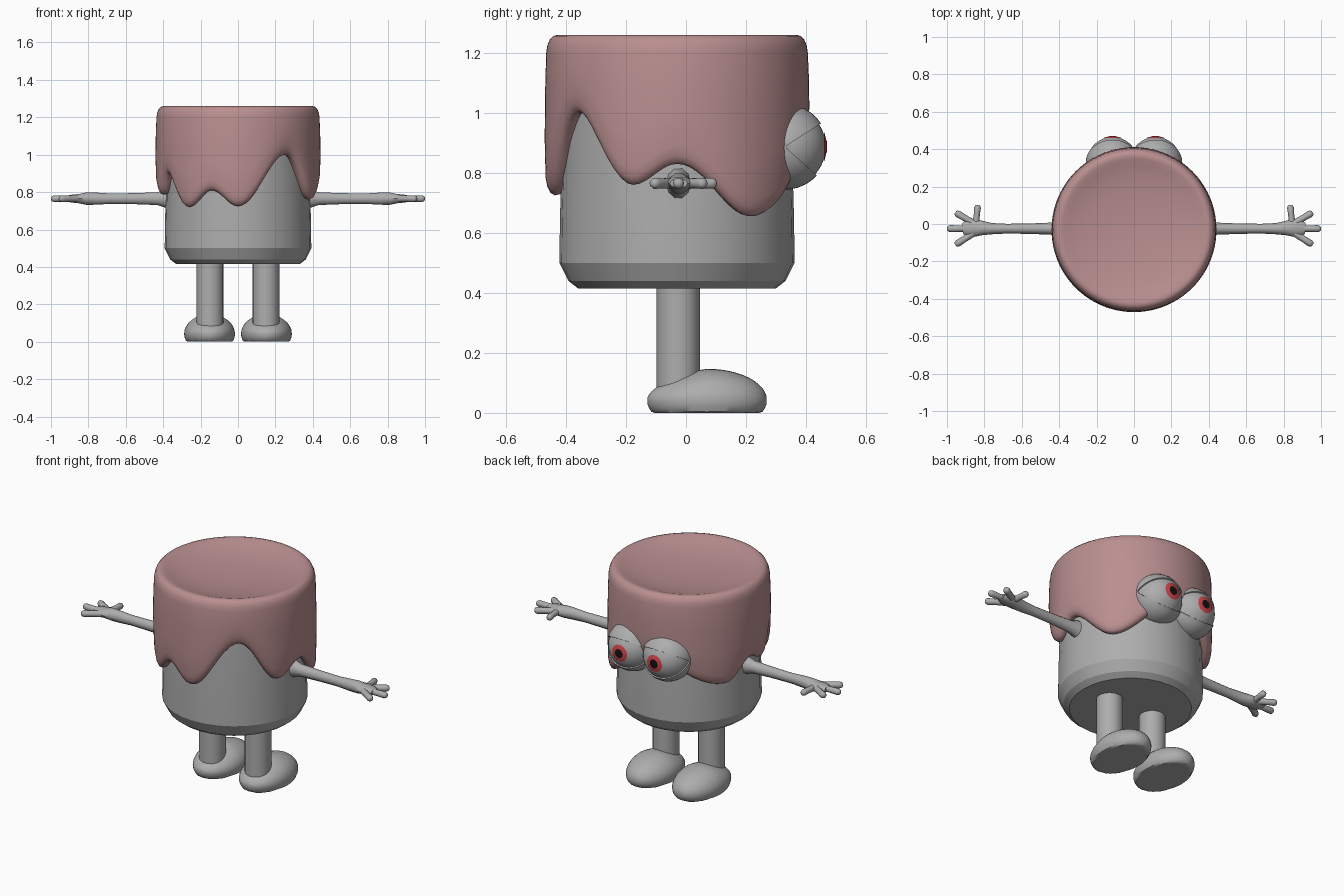
import bpy, bmesh, math
from math import sin, cos, pi, radians, sqrt

if "Cube" in bpy.data.objects:
    bpy.data.objects.remove(bpy.data.objects["Cube"])


def material(name, rgb):
    m = bpy.data.materials.new(name)
    m.diffuse_color = (*rgb, 1)
    m.use_nodes = True
    m.node_tree.nodes["Principled BSDF"].inputs["Base Color"].default_value = m.diffuse_color
    return m


GREY = material("light grey", (0.42, 0.42, 0.42))
PINK = material("dusty pink", (0.49, 0.275, 0.28))
RED = material("iris red", (0.62, 0.06, 0.07))
BLACK = material("pupil black", (0.006, 0.006, 0.006))
CY = -0.03  # y of the body axis


def loft(name, tubes, mat, caps=(True, True), angle=35):
    """Skin one or more tubes, each a list of equal-length rings."""
    bm = bmesh.new()
    for rings in tubes:
        vs = [[bm.verts.new(p) for p in ring] for ring in rings]
        n = len(vs[0])
        for a, b in zip(vs, vs[1:]):
            for i in range(n):
                j = (i + 1) % n
                bm.faces.new((a[i], a[j], b[j], b[i]))
        if caps[0]:
            bm.faces.new(vs[0][::-1])
        if caps[1]:
            bm.faces.new(vs[-1])
    bmesh.ops.recalc_face_normals(bm, faces=bm.faces)
    me = bpy.data.meshes.new(name)
    bm.to_mesh(me)
    bm.free()
    me.materials.append(mat)
    ob = bpy.data.objects.new(name, me)
    bpy.context.collection.objects.link(ob)
    bpy.ops.object.select_all(action='DESELECT')
    ob.select_set(True)
    bpy.context.view_layer.objects.active = ob
    bpy.ops.object.shade_smooth_by_angle(angle=radians(angle))
    return ob


def circle(cx, cy, z, r, n):
    return [(cx + r * cos(2 * pi * i / n), cy + r * sin(2 * pi * i / n), z)
            for i in range(n)]


# Body: slightly tapered tub with a chamfered base
body = [(0.33, 0.415), (0.362, 0.44), (0.392, 0.5), (0.39, 0.65), (0.383, 0.9), (0.375, 1.1)]
loft("body", [[circle(0, CY, z, r, 32) for r, z in body]], GREY, angle=20)

# Icing: dished top, rounded rim and a wavy dripping hem (angle, hem height)
DRIPS = [(-90, .725), (-52, 1.0), (-21, .76), (0, .83), (37, .655), (90, .88), (153, .72),
         (177, .83), (193, .785), (207, .90), (230, .72), (250, .81), (270, .725)]


def hem(deg):
    for (a, za), (b, zb) in zip(DRIPS, DRIPS[1:]):
        if a <= deg <= b:
            return za + (zb - za) * (1 - cos(pi * (deg - a) / (b - a))) / 2


N = 120
degs = [-90 + 360 * i / N for i in range(N)]


def icing_ring(r, zfun):
    return [(r * cos(radians(d)), CY + r * sin(radians(d)), zfun(hem(d))) for d in degs]


rings = [icing_ring(r, lambda h, dz=dz: h + dz)
         for r, dz in [(.372, .015), (.39, .004), (.407, 0), (.422, .008), (.432, .028), (.438, .06)]]
rings += [icing_ring(r, lambda h, t=t: (h + .06) * (1 - t) + 1.2 * t)
          for r, t in [(.441, .3), (.44, .65), (.436, 1)]]
rings += [icing_ring(r, lambda h, z=z: z)
          for r, z in [(.432, 1.225), (.424, 1.244), (.412, 1.256), (.398, 1.26), (.38, 1.257),
                       (.35, 1.247), (.3, 1.234), (.22, 1.221), (.12, 1.213), (.02, 1.21)]]
loft("icing", [rings], PINK, caps=(False, True), angle=50)


# Eyes: ball with raised upper and lower lids hinged on the x axis, iris and pupil caps
EY, EZ = 0.33, 0.887


def eye(side, cx):
    lo, hi = -42, 33
    prof = [(lo + (hi - lo) * i / 10, .136) for i in range(11)]
    prof += [(hi + (360 + lo - hi) * i / 28, .143) for i in range(29)]
    rings = []
    for k in range(25):
        t = radians(2 + 176 * k / 24)
        rings.append([(cx + r * cos(t), EY + r * sin(t) * cos(radians(p)),
                       EZ + r * sin(t) * sin(radians(p))) for p, r in prof])
    loft(side + "_eye", [rings], GREY)

    def cap(name, r, a0, a1, mat, closed):
        rs = []
        for k in range(5):
            a = radians(a0 + (a1 - a0) * k / 4)
            rs.append([(cx + r * sin(a) * cos(2 * pi * i / 32), EY + r * cos(a),
                        EZ + r * sin(a) * sin(2 * pi * i / 32)) for i in range(32)])
        loft(side + name, [rs], mat, caps=(closed, False))

    cap("_iris", .139, 1, 20.5, RED, True)
    cap("_pupil", .1405, 1, 10.5, BLACK, True)


# Arms: tapered tube ending in a palm, three fingers and a thumb
def tube(path, sx, n=10):
    """path rows: x, y, half width, half height; sections stand upright."""
    out = []
    for k, (x, y, w, h) in enumerate(path):
        p, q = path[max(k - 1, 0)], path[min(k + 1, len(path) - 1)]
        dx, dy = q[0] - p[0], q[1] - p[1]
        l = sqrt(dx * dx + dy * dy)
        nx, ny = -dy / l, dx / l
        out.append([(sx * (x + nx * w * cos(2 * pi * i / n)), y + ny * w * cos(2 * pi * i / n),
                     0.765 + h * sin(2 * pi * i / n)) for i in range(n)])
    return out


def finger(x0, y0, x1, y1, w):
    return [(x0 + (x1 - x0) * t, y0 + (y1 - y0) * t, w * s, .019 * s)
            for t, s in [(0, 1), (.5, .9), (.85, 1), (.96, .75), (1, .35)]]


ARM = [(.35, -.025, .045, .058), (.39, -.025, .04, .05), (.43, -.025, .033, .036),
       (.55, -.025, .028, .031), (.68, -.025, .026, .029), (.76, -.025, .03, .034),
       (.81, -.022, .038, .035), (.85, -.02, .048, .026), (.89, -.022, .046, .022),
       (.915, -.024, .03, .016)]
FINGERS = [finger(.87, -.025, 1.0, -.025, .019), finger(.86, .005, .955, .062, .019),
           finger(.86, -.05, .955, -.112, .019), finger(.845, .005, .835, .102, .018)]

# Legs and egg-shaped, flat-soled feet
def foot(cx):
    rings = []
    for k in range(1, 24):
        t = pi * k / 24
        y = .07 - .2 * cos(t)
        up = .105 - .03 * max(0, min(1, (.07 - y) / .2))
        ring = []
        for i in range(32):
            a = 2 * pi * i / 32
            z = .042 + (up if sin(a) > 0 else .1) * sin(t) * sin(a)
            ring.append((cx + .136 * sin(t) * cos(a), y, max(0, z)))
        rings.append(ring)
    return rings


for side, sx in (("right", 1), ("left", -1)):
    eye(side, .115 * sx)
    loft(side + "_arm", [tube(p, sx) for p in [ARM] + FINGERS], GREY, angle=40)
    loft(side + "_leg", [[circle(.15 * sx, -.026, z, .072, 24) for z in (.05, .45)]], GREY)
    loft(side + "_foot", [foot(.152 * sx)], GREY)
